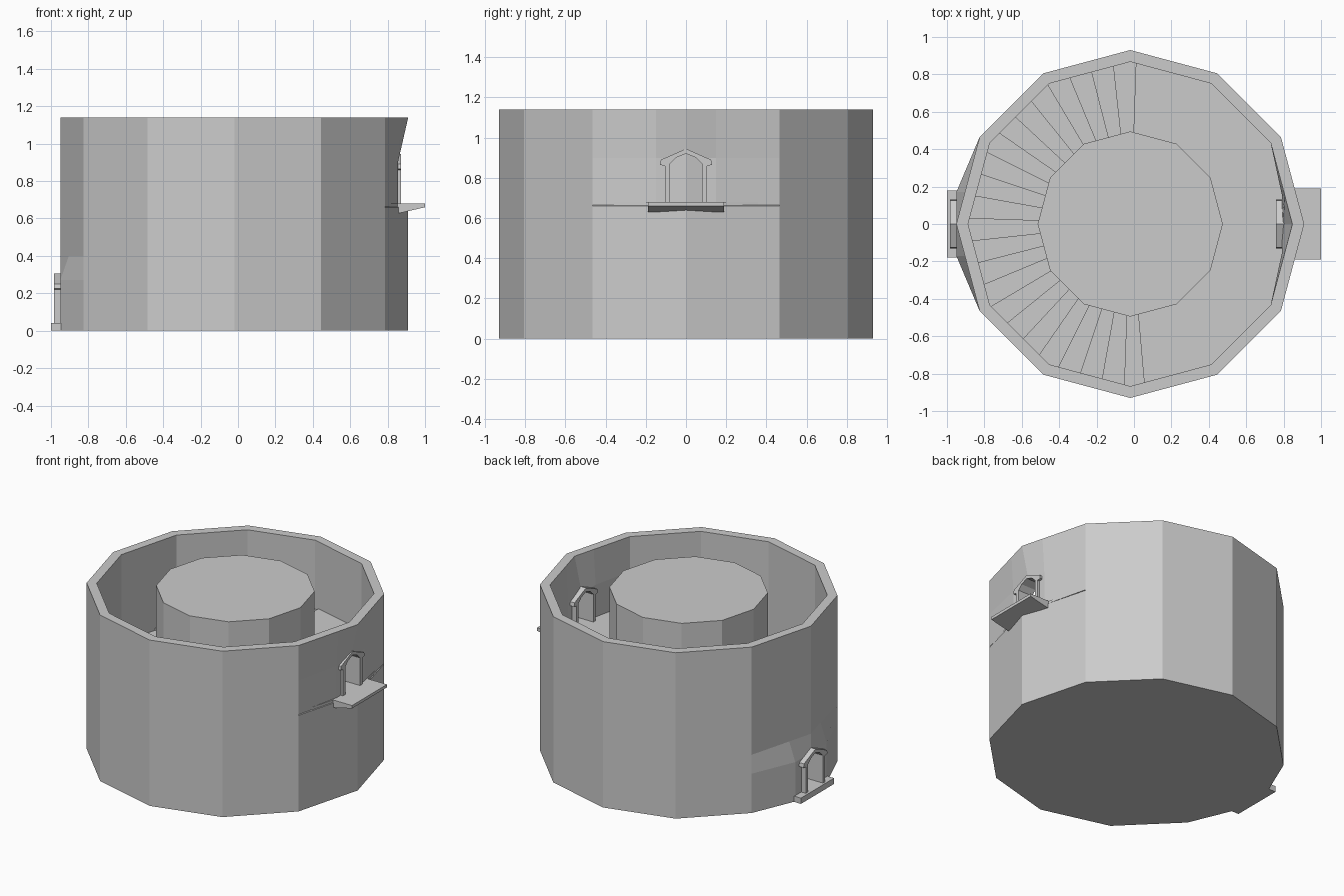
import bpy, bmesh, math

if "Cube" in bpy.data.objects:
    bpy.data.objects.remove(bpy.data.objects["Cube"])

CX = -0.02          # tower axis in x
TOP = 1.14
R_OUT, R_IN, R_COL = 0.93, 0.867, 0.495


def finish(name, bm):
    bmesh.ops.recalc_face_normals(bm, faces=bm.faces)
    me = bpy.data.meshes.new(name)
    bm.to_mesh(me)
    bm.free()
    ob = bpy.data.objects.new(name, me)
    bpy.context.collection.objects.link(ob)
    return ob


def prism(name, pts, vec):
    """Extrude a flat outline of 3D points along vec."""
    bm = bmesh.new()
    f = bm.faces.new([bm.verts.new(p) for p in pts])
    r = bmesh.ops.extrude_face_region(bm, geom=[f])
    vs = [v for v in r["geom"] if isinstance(v, bmesh.types.BMVert)]
    bmesh.ops.translate(bm, vec=vec, verts=vs)
    return finish(name, bm)


def polar(r, deg, z):
    a = math.radians(deg)
    return (CX + r * math.cos(a), r * math.sin(a), z)


def dodecagon(r, z):
    return [polar(r, 30 * i, z) for i in range(12)]


# Tower wall: 12 sides, flattened locally around the two doors
def wall_ring(r, z, low_flat, high_flat):
    pts = []
    for i in range(12):
        if i == 0:
            for y in (-0.15, 0, 0.15):
                x = r - 0.268 * abs(y)
                pts.append((CX + (r - 0.055 if high_flat else x), y, z))
        elif i == 6:
            for y in (0.17, 0, -0.17):
                x = r if low_flat else r - 0.268 * abs(y)
                pts.append((CX - x, y, z))
        else:
            pts.append(polar(r, 30 * i, z))
    return pts


levels = [(0, 1, 0), (0.27, 1, 0), (0.40, 0, 0), (0.66, 0, 0),
          (0.665, 0, 1), (0.90, 0, 1), (TOP, 0, 0)]
bm = bmesh.new()
rings = [[bm.verts.new(p) for p in wall_ring(R_OUT, *l)] for l in levels]
rings += [[bm.verts.new(p) for p in wall_ring(R_IN, *l)] for l in reversed(levels)]
n = len(rings[0])
for k in range(len(rings)):
    a, b = rings[k], rings[(k + 1) % len(rings)]
    for i in range(n):
        j = (i + 1) % n
        bm.faces.new((a[i], a[j], b[j], b[i]))
wall = finish("tower_wall", bm)

# Doors: arched opening cut through the wall plus a gabled frame
ARCH = [(0.08, 0), (0.08, 0.19), (0.05, 0.22), (0, 0.24),
        (-0.05, 0.22), (-0.08, 0.19), (-0.08, 0)]
FRAME = [(-0.105, 0), (-0.105, 0.18), (-0.13, 0.185), (-0.125, 0.21), (0, 0.265),
         (0.125, 0.21), (0.13, 0.185), (0.105, 0.18), (0.105, 0)] + ARCH


def door(name, x0, x1, z):
    lo = min(x0, x1) - 0.1
    cutter = prism(name + "_cutter", [(lo, y, z + h) for y, h in ARCH],
                   (abs(x1 - x0) + 0.2, 0, 0))
    cutter.hide_render = True
    mod = wall.modifiers.new(name, "BOOLEAN")
    mod.operation = "DIFFERENCE"
    mod.solver = "EXACT"
    mod.object = cutter
    bpy.context.view_layer.objects.active = wall
    bpy.ops.object.modifier_apply(modifier=mod.name)
    bpy.data.objects.remove(cutter)
    prism(name + "_frame", [(x0, y, z + h) for y, h in FRAME], (x1 - x0, 0, 0))


door("lower_door", -0.985, -0.87, 0.04)
door("upper_door", 0.76, 0.872, 0.68)

# Door steps
prism("lower_door_step", [(-1, -0.18, 0), (-0.85, -0.18, 0),
                          (-0.85, -0.18, 0.04), (-1, -0.18, 0.04)], (0, 0.36, 0))
prism("upper_door_ledge", [(0.80, -0.19, 0.68), (1, -0.19, 0.68), (1, -0.19, 0.66),
                           (0.87, -0.19, 0.63), (0.80, -0.19, 0.63)], (0, 0.38, 0))

# Floor and central column
prism("floor", dodecagon(0.91, 0), (0, 0, 0.04))
prism("central_column", dodecagon(R_COL, 0.001), (0, 0, TOP - 0.001))

# Upper landing: half ring on the right side
angles = [-85, -60, -30, 0, 30, 60, 88]
prism("upper_landing", [polar(0.925 if a % 30 == 0 else 0.89, a, 0.66) for a in angles]
      + [polar(0.45, a, 0.66) for a in reversed(angles)], (0, 0, 0.02))

# Spiral stair: one full clockwise turn from floor to landing
STEPS = 44
for i in range(STEPS):
    a0 = 88 - i * 360 / STEPS
    a1 = a0 - 360 / STEPS
    z = 0.04 + 0.64 * (i + 1) / (STEPS + 1)
    prism(f"stair_step_{i + 1}", [polar(0.46, a0, z), polar(0.885, a0, z),
                                  polar(0.885, a1, z), polar(0.46, a1, z)],
          (0, 0, -0.025))
